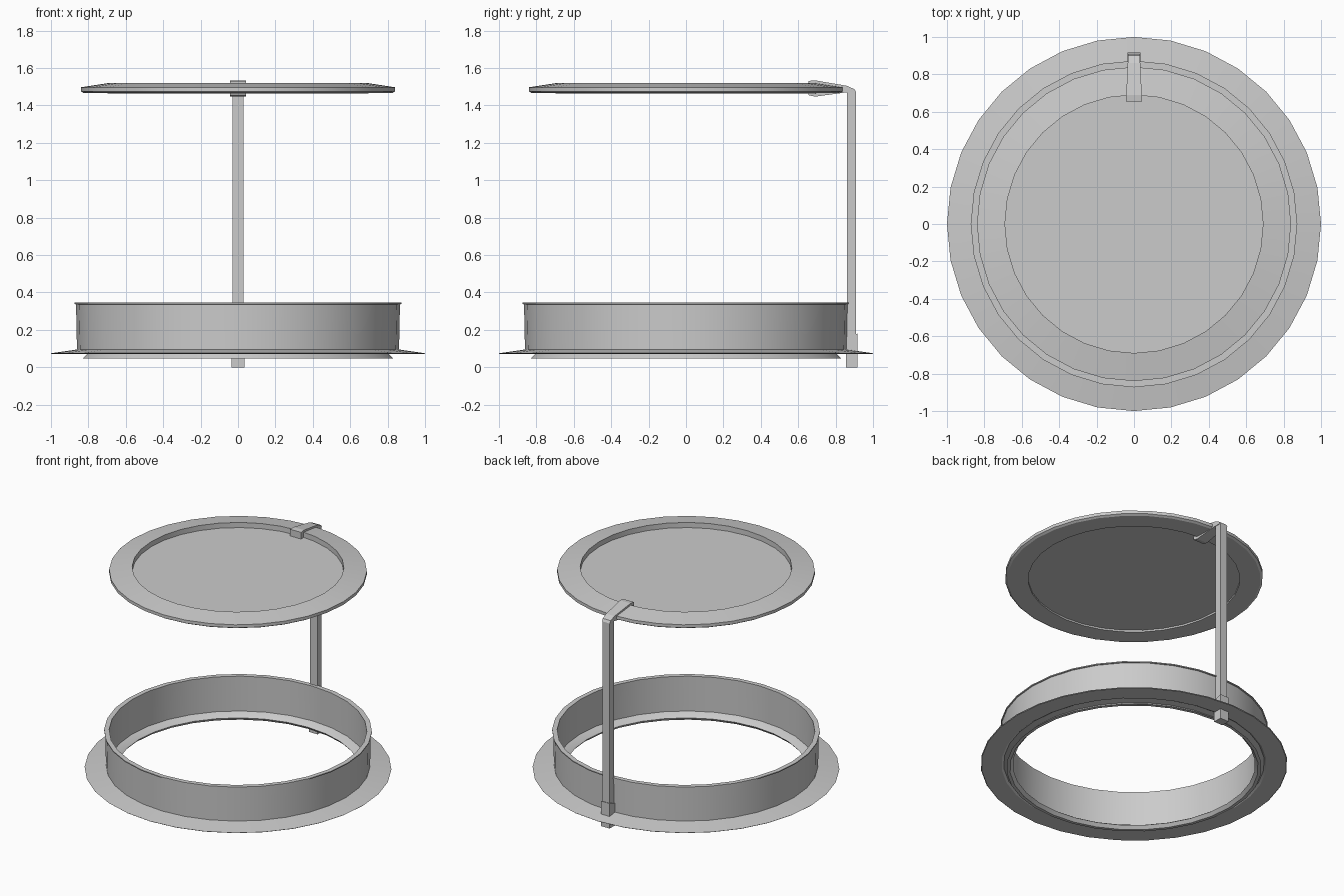
import bpy, bmesh, math
from mathutils import Vector

cube = bpy.data.objects.get("Cube")
if cube:
    bpy.data.objects.remove(cube, do_unlink=True)

SIDES = 32

grey = bpy.data.materials.new("plain_grey")
grey.use_nodes = True
COLOUR = (0.6, 0.6, 0.6, 1)
grey.diffuse_color = COLOUR
grey.node_tree.nodes["Principled BSDF"].inputs["Base Color"].default_value = COLOUR


def finish(name, bm, smooth):
    bmesh.ops.remove_doubles(bm, verts=bm.verts, dist=0.0005)
    bmesh.ops.recalc_face_normals(bm, faces=bm.faces)
    mesh = bpy.data.meshes.new(name)
    bm.to_mesh(mesh)
    bm.free()
    mesh.materials.append(grey)
    obj = bpy.data.objects.new(name, mesh)
    bpy.context.collection.objects.link(obj)
    if smooth:
        bpy.ops.object.select_all(action="DESELECT")
        obj.select_set(True)
        bpy.context.view_layer.objects.active = obj
        bpy.ops.object.shade_smooth_by_angle(angle=math.radians(30))
    return obj


def lathe(name, profile, closed):
    """Revolve (radius, z) points; closed joins the last point to the first."""
    bm = bmesh.new()
    verts = [bm.verts.new((0, r, z)) for r, z in profile]
    pairs = list(zip(verts, verts[1:]))
    if closed:
        pairs.append((verts[-1], verts[0]))
    edges = [bm.edges.new(p) for p in pairs]
    bmesh.ops.spin(bm, geom=verts + edges, cent=(0, 0, 0), axis=(0, 0, 1),
                   angle=math.tau, steps=SIDES, use_merge=True)
    return finish(name, bm, True)


def slab(name, profile, half_width):
    """Extrude (y, z) outline across x; half_width is a function of y."""
    bm = bmesh.new()
    face = bm.faces.new([bm.verts.new((-1, y, z)) for y, z in profile])
    bmesh.ops.extrude_face_region(bm, geom=[face], use_keep_orig=True)
    bm.verts.ensure_lookup_table()
    for v in bm.verts[len(profile):]:
        v.co.x = 1
    for v in bm.verts:
        v.co.x *= half_width(v.co.y)
    return finish(name, bm, False)


# Lower ring: wall, thin top lip, sloped flange and inner ledge
lathe("base_ring", [
    (0.84, 0.345), (0.873, 0.345), (0.873, 0.338), (0.866, 0.336),
    (0.861, 0.095), (1.0, 0.075), (0.995, 0.071), (0.865, 0.071),
    (0.85, 0.08), (0.805, 0.072), (0.832, 0.046), (0.81, 0.046),
    (0.79, 0.068), (0.80, 0.076), (0.845, 0.092)], True)

# Upper plate: sloped rim around a recessed disc
lathe("top_plate", [
    (0, 1.483), (0.69, 1.483), (0.69, 1.52), (0.84, 1.497),
    (0.84, 1.475), (0.825, 1.466), (0.69, 1.465), (0.69, 1.477),
    (0, 1.477)], False)

# Support at the back: foot, post and clip over the plate edge
slab("post_foot", [(0.855, 0), (0.918, 0), (0.918, 0.18), (0.855, 0.16)],
     lambda y: 0.035)
slab("post", [(0.86, 0.1), (0.91, 0.1), (0.91, 1.47), (0.87, 1.495),
              (0.86, 1.47)], lambda y: 0.029)
slab("plate_clip", [
    (0.91, 1.47), (0.90, 1.487), (0.86, 1.505), (0.69, 1.534),
    (0.655, 1.531), (0.655, 1.455), (0.69, 1.447), (0.86, 1.47)],
    lambda y: 0.031 + 0.012 * (0.91 - y) / 0.25)
